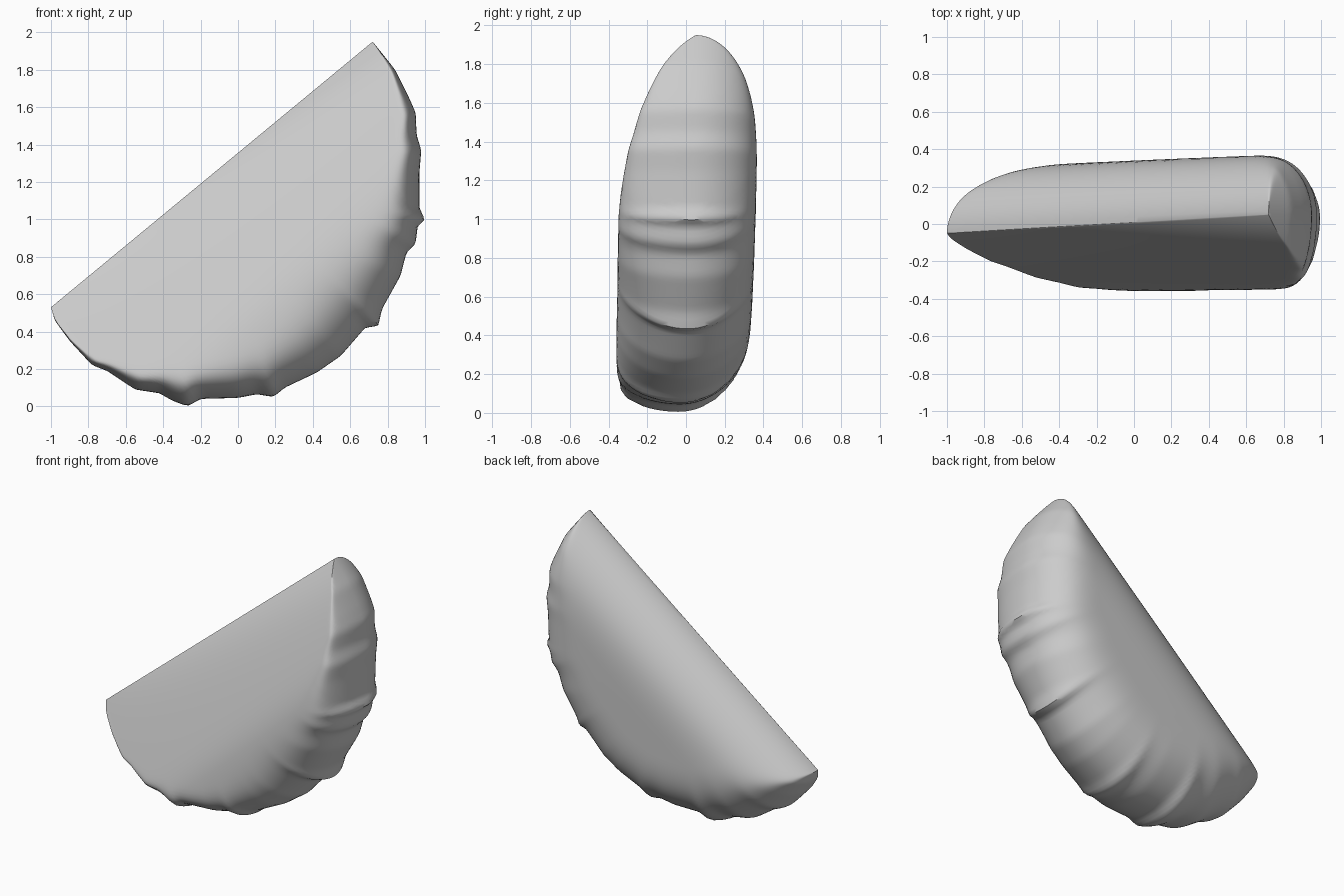
import bpy, bmesh, math
from mathutils import Vector

cube = bpy.data.objects.get("Cube")
if cube:
    bpy.data.objects.remove(cube, do_unlink=True)

# Crimped lower rim (x, z), from the left tip round to the upper tip
RIM = [(-1, .53), (-.98, .46), (-.9, .35), (-.78, .22), (-.7, .19), (-.55, .09),
       (-.42, .07), (-.35, .03), (-.27, 0), (-.2, .04), (0, .045), (.1, .065),
       (.19, .05), (.25, .1), (.42, .18), (.55, .27), (.68, .42), (.75, .43),
       (.77, .52), (.87, .7), (.9, .82), (.95, .87), (.96, .96), (1, 1),
       (.97, 1.06), (.97, 1.25), (.98, 1.37), (.955, 1.45), (.95, 1.57),
       (.91, 1.66), (.84, 1.8), (.72, 1.95)]
STATIONS, STEPS, DEPTH = 150, 40, .385

rim = [Vector(p) for p in RIM]
tip_a, tip_b = rim[0], rim[-1]
middle = (tip_a + tip_b) / 2
half = (tip_b - tip_a).length / 2
along = (tip_b - tip_a).normalized()
across = Vector((along.y, -along.x))


def resample(points, count):
    """Evenly spaced points along a polyline."""
    lengths = [(b - a).length for a, b in zip(points, points[1:])]
    step, result, i, start = sum(lengths) / count, [], 0, 0
    for k in range(count + 1):
        while i < len(lengths) - 1 and k * step > start + lengths[i]:
            start += lengths[i]
            i += 1
        result.append(points[i].lerp(points[i + 1], min(1, (k * step - start) / lengths[i])))
    return result


def rim_distance(p):
    """Distance from a point to the crimped rim."""
    best = half
    for a, b in zip(edge, edge[1:]):
        d = b - a
        t = max(0, min(1, (p - a).dot(d) / d.length_squared))
        best = min(best, (p - a - d * t).length)
    return best


def dome(distance, width, depth):
    """Quarter-ellipse rise from an edge to the full depth."""
    t = max(0, min(1, distance / width))
    return depth * math.sqrt(t * (2 - t))


def soft_min(a, b):
    if min(a, b) < .0001:
        return 0
    return (a ** -12 + b ** -12) ** (-1 / 12)


def thickness(p, front):
    """Front is a slanted flat panel, back is a full pillow."""
    u, v = (p - middle).dot(along), max(0, (p - middle).dot(across))
    bump = math.exp(-((u - .05) / .45) ** 2)
    rim_gap = rim_distance(p)
    if front:
        side = max(0, min(1, .5 + u / 2 / half))
        panel = (.47 - .07 * side) * v + .1 * side * (1 - math.exp(-v / .12))
        return soft_min(soft_min(panel, DEPTH), dome(rim_gap, .18 + .23 * bump, DEPTH))
    depth = .367 + .03 * u
    return soft_min(dome(v, .5, depth), dome(rim_gap, .38 - .08 * u + .06 * bump, depth))


edge = resample(rim, STATIONS)
bm = bmesh.new()

# Two shells meeting at the cut ridge and at the rim
for front in (True, False):
    rows = []
    for i, outer in enumerate(edge):
        inner = middle - along * half * math.cos(math.pi * i / STATIONS)
        row = []
        for j in range(STEPS + 1):
            p = inner.lerp(outer, (1 - math.cos(math.pi * j / STEPS)) / 2)
            h = 0 if j in (0, STEPS) else thickness(p, front)
            lean = .045 * (p - middle).dot(along) * (1 - h / DEPTH)
            row.append(bm.verts.new((p.x, lean + (-h if front else h), p.y)))
        rows.append(row)
    for a, b in zip(rows, rows[1:]):
        for j in range(STEPS):
            bm.faces.new((a[j], a[j + 1], b[j + 1], b[j]))

bmesh.ops.remove_doubles(bm, verts=bm.verts, dist=.0005)
bmesh.ops.dissolve_degenerate(bm, edges=bm.edges, dist=.0005)
bmesh.ops.recalc_face_normals(bm, faces=bm.faces)

mesh = bpy.data.meshes.new("stuffed_half_round")
bm.to_mesh(mesh)
bm.free()
body = bpy.data.objects.new("stuffed_half_round", mesh)
bpy.context.collection.objects.link(body)

# Plain grey surface
grey = bpy.data.materials.new("light_grey")
grey.use_nodes = True
grey.diffuse_color = (.6, .6, .6, 1)
grey.node_tree.nodes["Principled BSDF"].inputs["Base Color"].default_value = (.6, .6, .6, 1)
mesh.materials.append(grey)

# Soften the small creases
smooth = body.modifiers.new("soften", 'SMOOTH')
smooth.factor, smooth.iterations = .5, 1

bpy.context.view_layer.objects.active = body
body.select_set(True)
bpy.ops.object.shade_smooth_by_angle(angle=math.radians(50))
